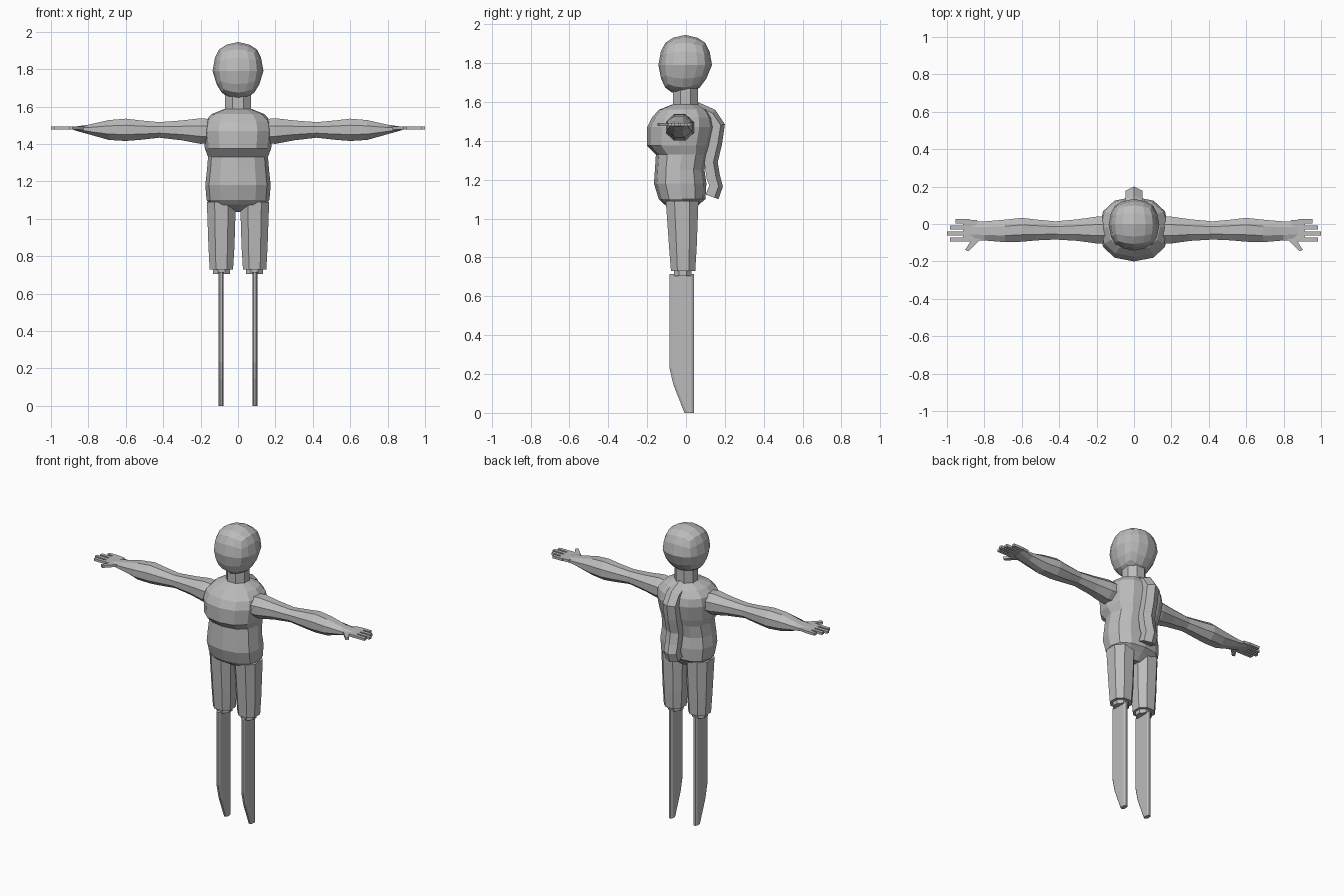
import bpy, bmesh, math
from mathutils import Vector

if "Cube" in bpy.data.objects:
    bpy.data.objects.remove(bpy.data.objects["Cube"])

grey = bpy.data.materials.new("plain_grey")
grey.diffuse_color = (0.5, 0.5, 0.5, 1)
grey.use_nodes = True
grey.node_tree.nodes["Principled BSDF"].inputs["Base Color"].default_value = grey.diffuse_color


def finish(name, bm):
    bmesh.ops.recalc_face_normals(bm, faces=bm.faces)
    me = bpy.data.meshes.new(name)
    bm.to_mesh(me)
    bm.free()
    me.materials.append(grey)
    ob = bpy.data.objects.new(name, me)
    bpy.context.collection.objects.link(ob)
    return ob


def loft(name, rings):
    """Skin a list of equal-length point rings and cap both ends."""
    bm = bmesh.new()
    vs = [[bm.verts.new(p) for p in r] for r in rings]
    n = len(vs[0])
    for a, b in zip(vs, vs[1:]):
        for i in range(n):
            j = (i + 1) % n
            bm.faces.new((a[i], a[j], b[j], b[i]))
    bm.faces.new(vs[0])
    bm.faces.new(vs[-1])
    return finish(name, bm)


def oval(n, u0, u1, v0, v1, power=2.0, turn=0.0):
    """Rounded outline filling the box u0..u1, v0..v1."""
    pts = []
    for i in range(n):
        a = 2 * math.pi * (i + turn) / n
        c, s = math.cos(a), math.sin(a)
        u = math.copysign(abs(c) ** (2 / power), c)
        v = math.copysign(abs(s) ** (2 / power), s)
        pts.append(((u0 + u1) / 2 + u * (u1 - u0) / 2, (v0 + v1) / 2 + v * (v1 - v0) / 2))
    return pts


def upright(name, n, levels, power=2.0, turn=0.0):
    """Vertical loft from levels of (z, x0, x1, y0, y1)."""
    return loft(name, [[(u, v, z) for u, v in oval(n, x0, x1, y0, y1, power, turn)]
                       for z, x0, x1, y0, y1 in levels])


def prism(name, outline, z0, z1):
    return loft(name, [[(x, y, z) for x, y in outline] for z in (z0, z1)])


# Head: rounded cube narrowing towards the jaw
bm = bmesh.new()
bmesh.ops.create_cube(bm, size=2)
bmesh.ops.subdivide_edges(bm, edges=bm.edges[:], cuts=3, use_grid_fill=True)
for v in bm.verts:
    p = v.co.normalized() * 0.88 + v.co * 0.12
    t = min(1, max(0, -p.z - 0.1))
    k = 1 - 0.2 * t
    v.co = Vector((p.x * 0.136 * k, p.y * 0.138 * k - 0.004 - 0.022 * t, 1.79 + p.z * 0.155))
finish("head", bm)

# Neck
upright("neck", 8, [(1.55, -.074, .074, -.072, .067), (1.67, -.074, .074, -.072, .067)], 2, 0.5)

# Torso, from hips to shoulders: z, half width, front y, back y
body = [(1.035, .06, -.05, .03), (1.075, .145, -.115, .07), (1.10, .168, -.14, .10),
        (1.18, .175, -.165, .105), (1.25, .167, -.16, .095), (1.33, .160, -.155, .11),
        (1.375, .177, -.20, .125), (1.47, .187, -.20, .145), (1.52, .178, -.175, .135),
        (1.56, .14, -.14, .11), (1.588, .07, -.07, .06)]
upright("torso", 12, [(z, -w, w, f, b) for z, w, f, b in body], 2.35)

# Ridged strip running down the spine
path = [Vector(p) for p in [(.06, 1.60), (.15, 1.56), (.20, 1.485), (.185, 1.38),
                            (.163, 1.29), (.175, 1.22), (.19, 1.165), (.167, 1.10)]]
rings = []
for i, p in enumerate(path):
    t = (path[min(i + 1, len(path) - 1)] - path[max(i - 1, 0)]).normalized()
    inward = Vector((t.y, -t.x))
    rings.append([(x, p.x + inward.x * d, p.y + inward.y * d)
                  for x, d in [(-.045, .07), (-.045, .022), (0, 0), (.045, .022), (.045, .07)]])
loft("spine_strip", rings)

# Arm sections: x, bottom z, top z, front y, back y
arm = [(.12, 1.40, 1.535, -.11, .05), (.2, 1.395, 1.543, -.11, .045), (.3, 1.415, 1.53, -.095, .03),
       (.42, 1.43, 1.52, -.087, .018), (.52, 1.418, 1.53, -.092, .028), (.6, 1.411, 1.54, -.10, .038),
       (.69, 1.417, 1.532, -.102, .028), (.8, 1.45, 1.505, -.092, .018), (.88, 1.474, 1.492, -.09, .02)]
# Fingers: y centre, tip x
fingers = [(.015, .955), (-.018, .985), (-.05, 1.0), (-.082, .985)]

for side, s in (("right", 1), ("left", -1)):
    loft(side + "_arm", [[(s * x, y, z) for y, z in oval(8, f, b, z0, z1, 2, 0.5)]
                         for x, z0, z1, f, b in arm])
    prism(side + "_palm", [(s * .84, -.092), (s * .915, -.094), (s * .915, .026), (s * .84, .02)], 1.476, 1.492)
    for i, (y, tip) in enumerate(fingers):
        prism(f"{side}_finger_{i + 1}", [(s * .88, y - .011), (s * tip, y - .011),
                                         (s * tip, y + .011), (s * .88, y + .011)], 1.476, 1.492)
    prism(side + "_thumb", [(s * .82, -.08), (s * .885, -.146), (s * .903, -.138), (s * .865, -.08)], 1.476, 1.492)

    # Thigh and the stump below it
    thigh = upright(side + "_thigh", 8, [(.73, .022, .156, -.082, .052), (.85, .014, .163, -.092, .06),
                                         (1.09, .006, .172, -.11, .07)], 2.3, 0.5)
    stump = upright(side + "_stump", 8, [(.705, .038, .138, -.066, .032), (.74, .038, .138, -.066, .032)], 2, 0.5)

    # Thin blade leg, swept back to a narrow foot: z, front y
    blade = loft(side + "_blade", [
        [(.09 + x, y, z) for x, y in [(-.006, f), (.006, f), (.0135, f + .012), (.0135, .028),
                                      (.006, .04), (-.006, .04), (-.0135, .028), (-.0135, f + .012)]]
        for z, f in [(0, -.008), (.145, -.065), (.235, -.086), (.715, -.086)]])
    for ob in (thigh, stump, blade):
        if s < 0:
            for v in ob.data.vertices:
                v.co.x = -v.co.x
            ob.data.flip_normals()
